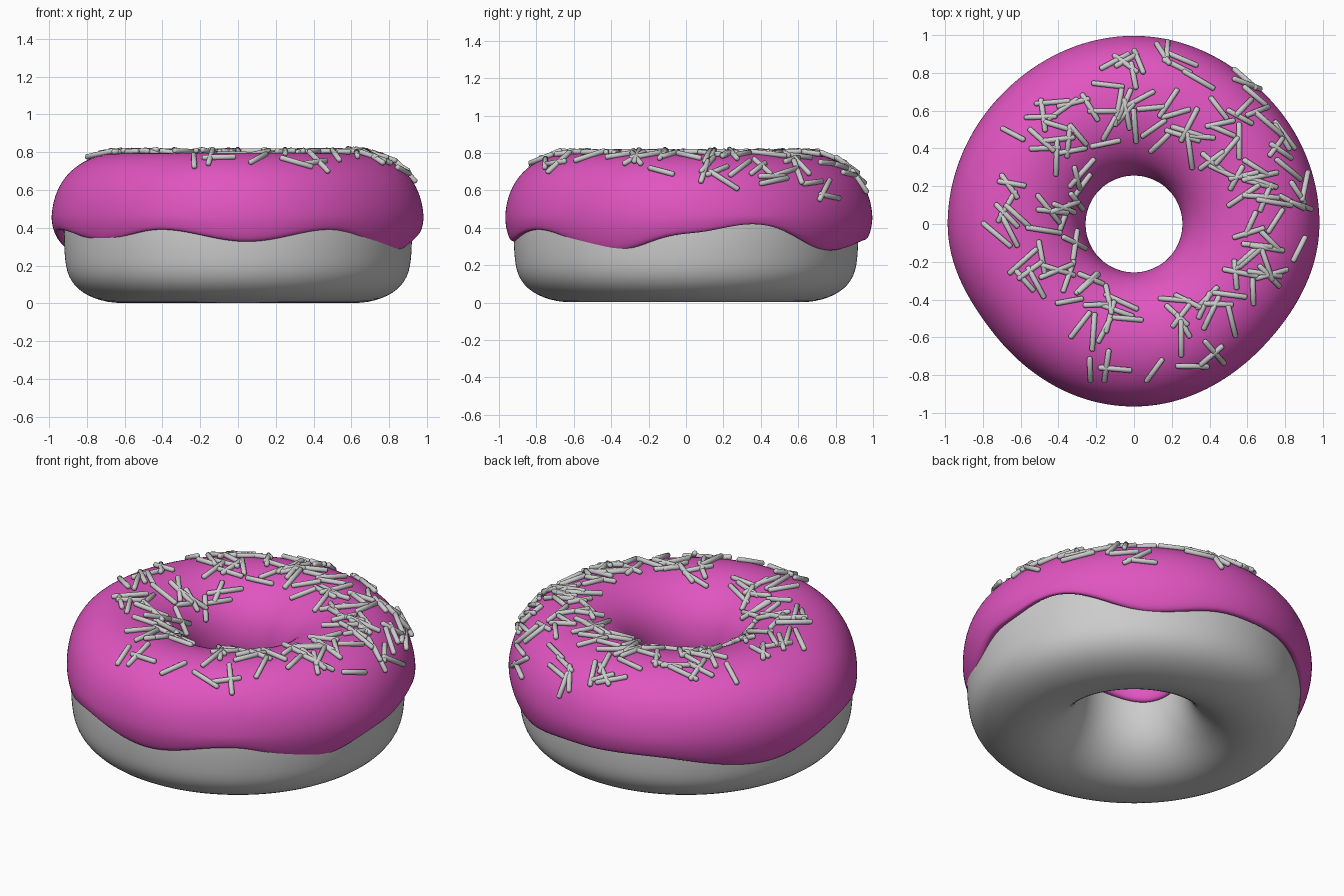
import bpy, bmesh, math, random
from mathutils import Vector, Matrix
from mathutils.bvhtree import BVHTree

if "Cube" in bpy.data.objects:
    bpy.data.objects.remove(bpy.data.objects["Cube"])

random.seed(7)
SEG = 64


def knots(table, deg):
    """Smooth periodic interpolation of (degrees, value) pairs."""
    deg %= 360
    pts = [(table[-1][0] - 360, table[-1][1])] + table + [(table[0][0] + 360, table[0][1])]
    for (a, u), (b, v) in zip(pts, pts[1:]):
        if a <= deg <= b:
            t = (1 - math.cos(math.pi * (deg - a) / (b - a))) / 2
            return u + (v - u) * t


def lathe(name, profile_at, closed):
    """Sweep an angle-dependent (r, z) profile around z."""
    bm = bmesh.new()
    rings = []
    for j in range(SEG):
        deg = 360 * j / SEG
        c, s = math.cos(math.radians(deg)), math.sin(math.radians(deg))
        rings.append([bm.verts.new((r * c, r * s, z)) for r, z in profile_at(deg)])
    n = len(rings[0])
    for j in range(SEG):
        p, q = rings[j], rings[(j + 1) % SEG]
        for i in range(n if closed else n - 1):
            k = (i + 1) % n
            bm.faces.new((p[i], p[k], q[k], q[i]))
    return finish(name, bm)


def finish(name, bm):
    me = bpy.data.meshes.new(name)
    for f in bm.faces:
        f.smooth = True
    bm.to_mesh(me)
    bm.free()
    ob = bpy.data.objects.new(name, me)
    bpy.context.collection.objects.link(ob)
    return ob


# Dough ring with flattened base
DOUGH = [(.285, .45), (.285, .30), (.33, .16), (.43, .055), (.55, 0), (.69, 0), (.83, .05),
         (.905, .14), (.92, .25), (.925, .40), (.90, .55), (.80, .68), (.62, .74),
         (.45, .70), (.33, .59)]
dough = lathe("dough", lambda deg: DOUGH[::-1], True)
dough.modifiers.new("smooth", 'SUBSURF').levels = 2

# Icing shell with a wavy dripping edge
EDGE = [(0, .36), (22, .415), (56, .265), (85, .325), (110, .335), (154, .235), (190, .385),
        (219, .32), (244, .385), (273, .315), (302, .385), (334, .255)]
OUTLINE = [(0, .985), (45, .98), (90, 1.0), (135, .985), (180, .99), (218, .945),
           (270, .97), (315, .945)]
TOP = [(.252, .47), (.27, .58), (.32, .67), (.40, .74), (.50, .785), (.62, .803), (.74, .785),
       (.84, .735), (.915, .66), (.96, .565), (.975, .47)]


def icing_profile(deg):
    lip = .40 + .02 * math.sin(math.radians(3 * deg))
    pts = [(.262, lip)] + TOP
    for t in (.35, .7, 1):
        z = .47 + (knots(EDGE, deg) - .47) * t
        pts.append((.975 - 1.0 * (.47 - z) ** 2 - .012 * t ** 3, z))
    d = knots(OUTLINE, deg) - .975
    return [(r + d * max(0, (r - .5) / .475), z) for r, z in pts]


icing = lathe("icing", icing_profile, False)
solid = icing.modifiers.new("thickness", 'SOLIDIFY')
solid.thickness, solid.offset = .05, -1
icing.modifiers.new("smooth", 'SUBSURF').levels = 2
pink = bpy.data.materials.new("pink_icing")
pink.diffuse_color = (.75, .09, .53, 1)
pink.use_nodes = True
pink.node_tree.nodes["Principled BSDF"].inputs["Base Color"].default_value = pink.diffuse_color
icing.data.materials.append(pink)

# Sprinkles scattered over the top, denser toward the right and back
OUTER = [(0, .95), (60, .97), (110, .87), (140, .80), (165, .78), (200, .70), (235, .68),
         (262, .90), (310, .82), (335, .87)]
INNER = [(0, .58), (30, .52), (70, .45), (110, .45), (150, .33), (210, .33), (260, .40),
         (300, .45), (330, .56)]
DENSITY = [(20, .9), (65, 1), (130, .5), (185, .5), (250, .75), (300, .7), (340, .9)]
bpy.context.view_layer.update()
surface = BVHTree.FromObject(icing, bpy.context.evaluated_depsgraph_get())
bm = bmesh.new()
count = 0
while count < 155:
    deg = random.uniform(0, 360)
    if random.random() > knots(DENSITY, deg):
        continue
    r = random.uniform(knots(INNER, deg), knots(OUTER, deg))
    a = math.radians(deg)
    hit, normal, _, _ = surface.ray_cast(Vector((r * math.cos(a), r * math.sin(a), 2)),
                                         Vector((0, 0, -1)))
    if hit is None:
        continue
    spin = random.uniform(0, math.pi)
    axis = Vector((math.cos(spin), math.sin(spin), 0))
    axis = (axis - normal * axis.dot(normal)).normalized()
    side = normal.cross(axis)
    centre = hit + normal * .009
    half = random.uniform(.075, .105)
    # rounded stick: cap, rim, rim, cap rings
    rings = []
    for x, rad in ((-half, .008), (-half + .007, .0145), (half - .007, .0145), (half, .008)):
        rings.append([bm.verts.new(centre + axis * x + rad * (
            side * math.cos(k * math.pi / 5) + normal * math.sin(k * math.pi / 5)))
            for k in range(10)])
    for p, q in zip(rings, rings[1:]):
        for k in range(10):
            m = (k + 1) % 10
            bm.faces.new((p[k], p[m], q[m], q[k]))
    bm.faces.new(rings[0])
    bm.faces.new(rings[-1])
    count += 1
bmesh.ops.recalc_face_normals(bm, faces=bm.faces)
sprinkles = finish("sprinkles", bm)
